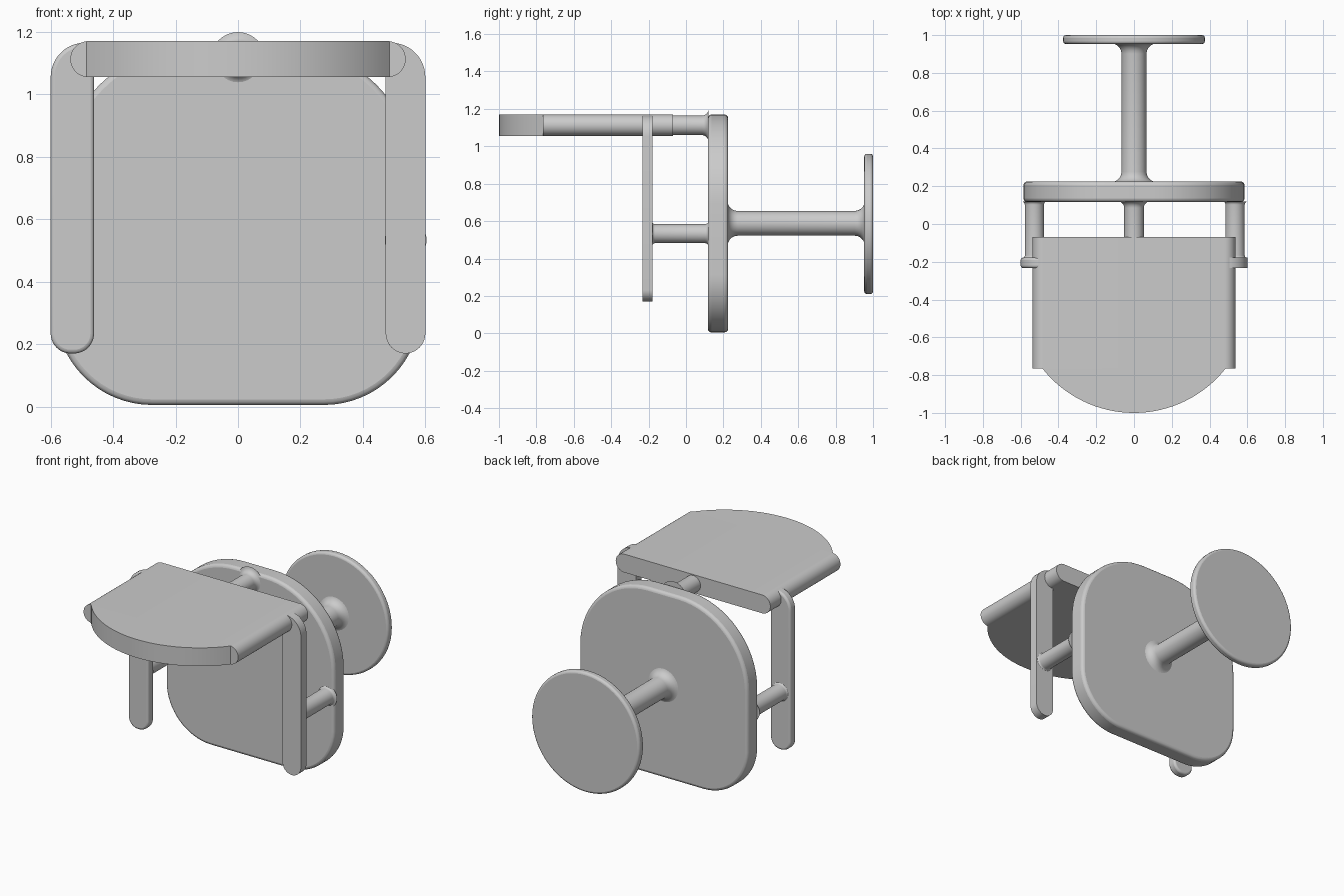
import bpy, math

if "Cube" in bpy.data.objects:
    bpy.data.objects.remove(bpy.data.objects["Cube"])


def finish(obj, bevel=0.0, segs=3):
    if bevel:
        m = obj.modifiers.new("soft_edges", 'BEVEL')
        m.width, m.segments, m.limit_method = bevel, segs, 'ANGLE'
        m.angle_limit = math.radians(40)
    bpy.ops.object.select_all(action='DESELECT')
    obj.select_set(True)
    bpy.context.view_layer.objects.active = obj
    bpy.ops.object.shade_smooth_by_angle(angle=math.radians(35))
    return obj


def make(name, verts, faces, bevel=0.0):
    me = bpy.data.meshes.new(name)
    me.from_pydata(verts, [], faces)
    obj = bpy.data.objects.new(name, me)
    bpy.context.collection.objects.link(obj)
    return finish(obj, bevel)


def prism(name, outline, lo, hi, axis='y', bevel=0.0):
    """Extrude a counter-clockwise outline: XZ along y, or XY along z."""
    n = len(outline)
    if axis == 'y':
        verts = [(a, lo, b) for a, b in outline] + [(a, hi, b) for a, b in outline]
    else:
        verts = [(a, b, lo) for a, b in outline] + [(a, b, hi) for a, b in outline]
    faces = [tuple(range(n)), tuple(range(2 * n - 1, n - 1, -1))]
    faces += [(i, i + n, (i + 1) % n + n, (i + 1) % n) for i in range(n)]
    if axis == 'z':
        faces = [f[::-1] for f in faces]
    return make(name, verts, faces, bevel)


def rounded(x0, x1, z0, z1, radii, steps=12):
    """Rounded rectangle; radii: bottom left, bottom right, top right, top left."""
    bl, br, tr, tl = radii
    corners = [(x0 + bl, z0 + bl, bl, 180), (x1 - br, z0 + br, br, 270),
               (x1 - tr, z1 - tr, tr, 0), (x0 + tl, z1 - tl, tl, 90)]
    pts = []
    for cx, cz, r, start in corners:
        for i in range(steps + 1):
            a = math.radians(start + 90 * i / steps)
            p = (cx + r * math.cos(a), cz + r * math.sin(a))
            if not pts or math.dist(p, pts[-1]) > 1e-5:
                pts.append(p)
    if math.dist(pts[0], pts[-1]) < 1e-5:
        pts.pop()
    return pts


def rod(name, x, z, r, y0, y1, f0=0.0, f1=0.0, sides=32):
    """Round bar along y that flares out with a fillet at each end."""
    prof = []
    for i in range(6):
        a = math.pi / 2 * i / 5
        if f0 or i == 0:
            prof.append((y0 + f0 * (1 - math.cos(a)), r + f0 * (1 - math.sin(a))))
    for i in range(6):
        a = math.pi / 2 * (1 - i / 5)
        if f1 or i == 0:
            prof.append((y1 - f1 * (1 - math.cos(a)), r + f1 * (1 - math.sin(a))))
    ring = [2 * math.pi * k / sides for k in range(sides)]
    verts = [(x + q * math.cos(a), y, z + q * math.sin(a)) for y, q in prof for a in ring]
    n, m = sides, len(prof)
    faces = [(j * n + k, (j + 1) * n + k, (j + 1) * n + (k + 1) % n, j * n + (k + 1) % n)
             for j in range(m - 1) for k in range(n)]
    faces += [tuple(range(n)), tuple(range(m * n - 1, (m - 1) * n - 1, -1))]
    return make(name, verts, faces)


# Upright main panel
prism("main_panel", rounded(-0.585, 0.585, 0.005, 1.17, (0.31, 0.31, 0.48, 0.48), 16),
      0.117, 0.225, bevel=0.018)

# Rear disc and its flared stem
disc = [(0.375 * math.cos(math.tau * i / 64), 0.585 + 0.375 * math.sin(math.tau * i / 64))
        for i in range(64)]
prism("rear_disc", disc, 0.953, 1.0, bevel=0.014)
rod("rear_stem", 0, 0.588, 0.066, 0.222, 0.956, 0.055, 0.055)

# Top shelf with half-round side edges, and its curved front lip
prism("top_shelf", rounded(-0.537, 0.537, 1.055, 1.17, (0.0575,) * 4), -0.765, -0.07)
half = math.asin(0.485 / 0.618)
arc = [(0.618 * math.sin(t), -0.382 - 0.618 * math.cos(t))
       for t in [half * (i / 16 - 1) for i in range(33)]]
prism("shelf_front", arc, 1.055, 1.17, 'z')
rod("shelf_stem", 0, 1.112, 0.052, -0.09, 0.12, 0, 0.035)

# Side straps and the bars that hold them
for side, sx in (("left", -1), ("right", 1)):
    radii = (0.064, 0.064, 0.02, 0.11) if sx < 0 else (0.064, 0.064, 0.11, 0.02)
    x0, x1 = (-0.6, -0.461) if sx < 0 else (0.473, 0.6)
    prism(side + "_strap", rounded(x0, x1, 0.17, 1.165, radii), -0.233, -0.178, bevel=0.012)
    rod(side + "_strap_bar", -0.527 if sx < 0 else 0.535, 0.533, 0.051,
        -0.18, 0.12, 0.014, 0.018)
